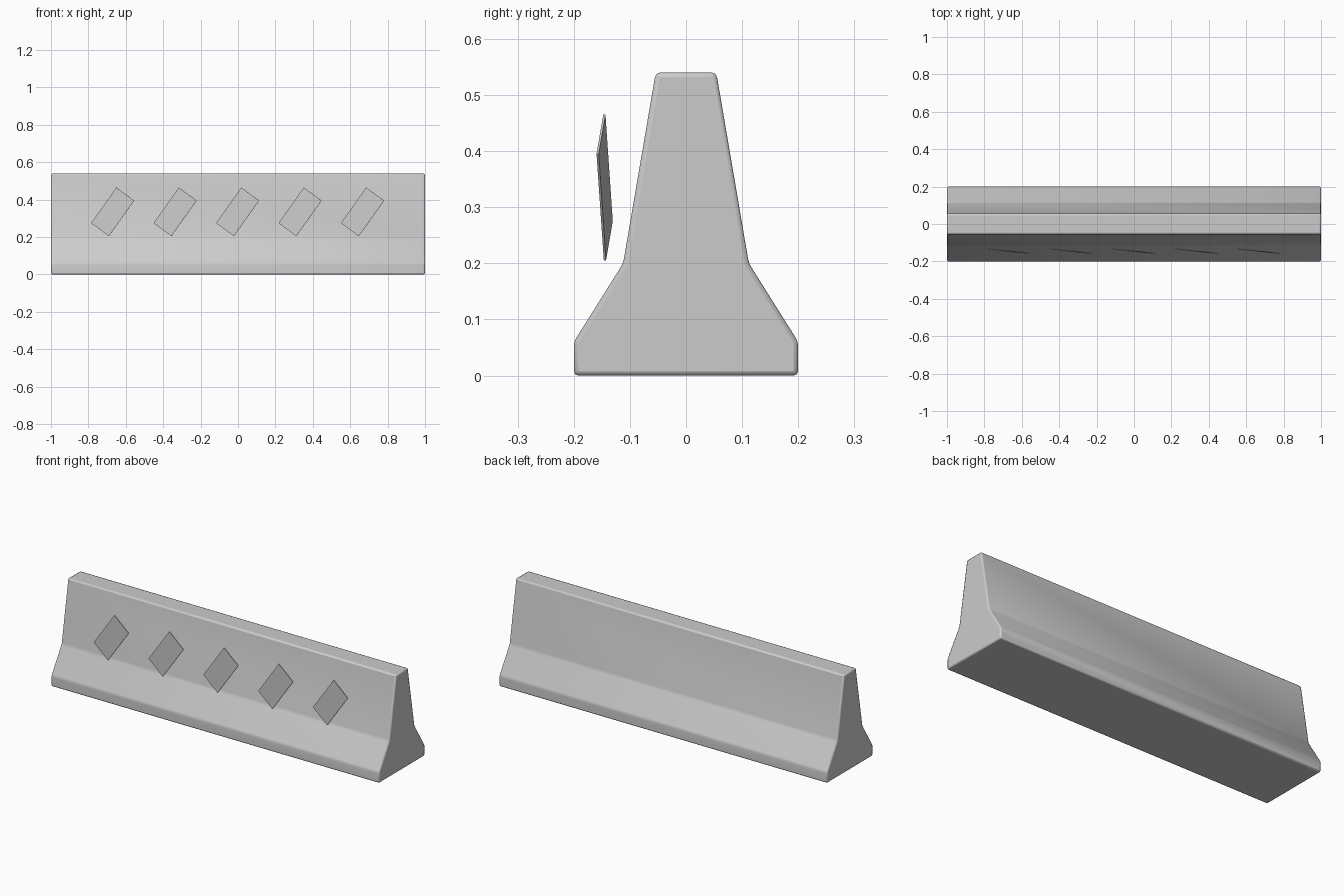
import bpy, bmesh
from mathutils import Vector

if "Cube" in bpy.data.objects:
    bpy.data.objects.remove(bpy.data.objects["Cube"])


def make_object(name, ring, offset):
    """Solid made by sweeping a closed ring of points along an offset."""
    bm = bmesh.new()
    face = bm.faces.new([bm.verts.new(p) for p in ring])
    out = bmesh.ops.extrude_face_region(bm, geom=[face], use_keep_orig=True)
    moved = [v for v in out["geom"] if isinstance(v, bmesh.types.BMVert)]
    bmesh.ops.translate(bm, verts=moved, vec=offset)
    bmesh.ops.recalc_face_normals(bm, faces=bm.faces)
    mesh = bpy.data.meshes.new(name)
    bm.to_mesh(mesh)
    bm.free()
    obj = bpy.data.objects.new(name, mesh)
    bpy.context.collection.objects.link(obj)
    return obj


# Concrete barrier: mirrored half profile swept along x
half = [(0.2, 0), (0.2, 0.06), (0.112, 0.2), (0.054, 0.54)]
profile = half + [(-y, z) for y, z in reversed(half)]
barrier = make_object("barrier_body", [(-1, y, z) for y, z in profile], (2, 0, 0))
bevel = barrier.modifiers.new("rounded_edges", "BEVEL")
bevel.width = 0.008
bevel.segments = 2
bevel.limit_method = "ANGLE"
bevel.angle_limit = 0.3
bpy.context.view_layer.objects.active = barrier
barrier.select_set(True)
bpy.ops.object.shade_smooth_by_angle(angle=0.7)

# Slanted stripe plates in front of the upper face
centre = Vector((0, -0.145, 0.335))
long_half = Vector((0.0675, -0.0065, 0.095))
short_half = Vector((0.0475, -0.006, -0.035))
normal = long_half.cross(short_half).normalized()
thickness = 0.004
for i in range(5):
    c = centre + Vector(((i - 2) * 0.334 - 0.002, 0, 0)) - normal * thickness / 2
    ring = [c + long_half * a + short_half * b
            for a, b in ((1, 1), (1, -1), (-1, -1), (-1, 1))]
    make_object(f"stripe_plate_{i + 1}", ring, normal * thickness)
